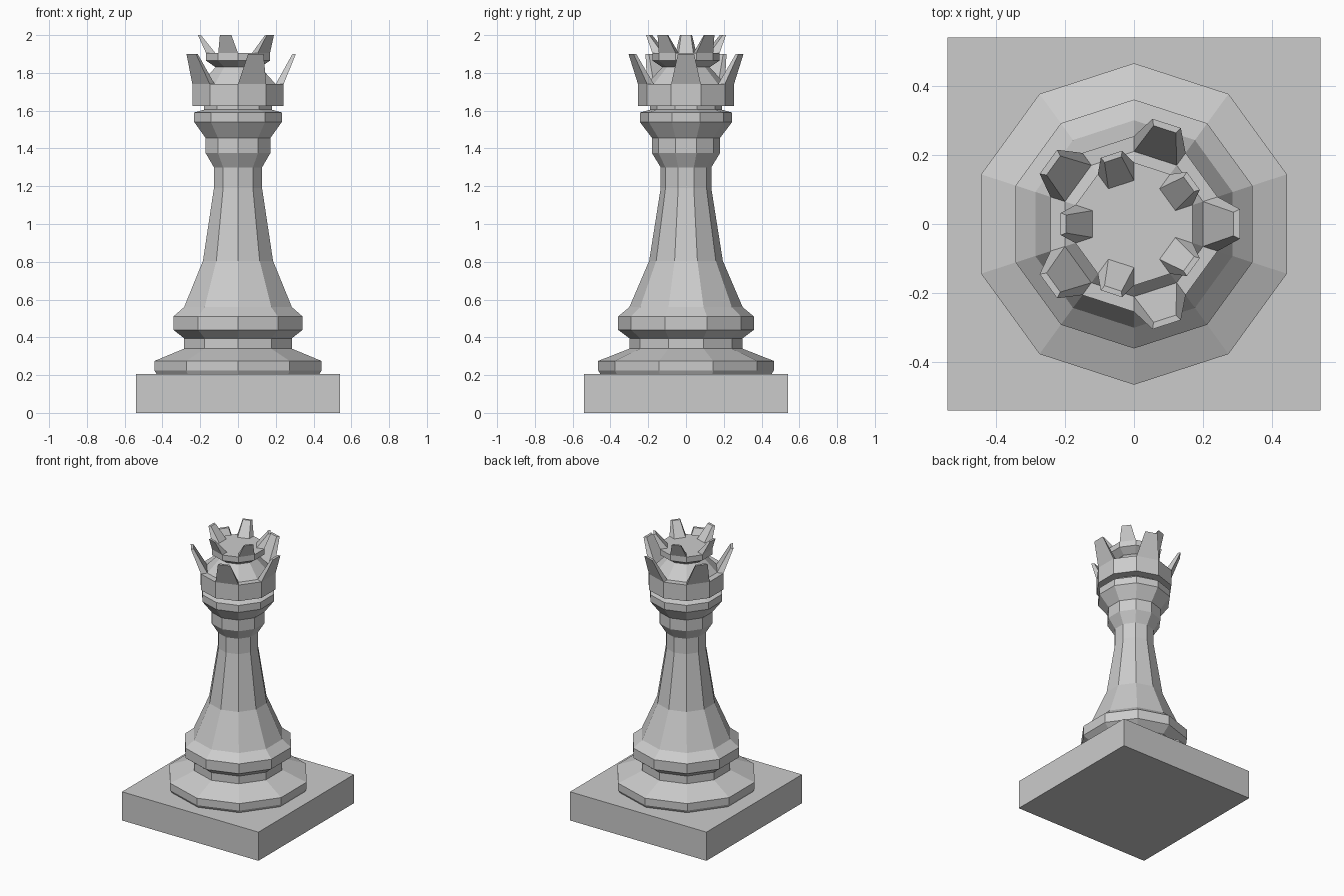
import bpy, bmesh
from math import sin, cos, pi, radians
from mathutils import Vector

if "Cube" in bpy.data.objects:
    bpy.data.objects.remove(bpy.data.objects["Cube"])

SIDES = 10


def finish(name, bm):
    bmesh.ops.recalc_face_normals(bm, faces=bm.faces[:])
    me = bpy.data.meshes.new(name)
    bm.to_mesh(me)
    bm.free()
    ob = bpy.data.objects.new(name, me)
    bpy.context.collection.objects.link(ob)
    return ob


def lathe(profile):
    """Ten-sided turned solid; returns the mesh and its face bands."""
    bm = bmesh.new()
    rings = []
    for r, z in profile:
        rings.append([bm.verts.new((r * cos(a), r * sin(a), z))
                      for a in (radians(18) + 2 * pi * i / SIDES for i in range(SIDES))])
    bands = []
    for lo, hi in zip(rings, rings[1:]):
        bands.append([bm.faces.new((lo[i - 1], lo[i], hi[i], hi[i - 1]))
                      for i in range(SIDES)])
    bm.faces.new(rings[0])
    bm.faces.new(rings[-1])
    return bm, bands


def pull_spikes(bm, faces, mid, outer, inner, half_out, half_in, z):
    """Extrude flat rim faces into flared, tapering points."""
    for f in faces:
        c = f.calc_center_median()
        radial = Vector((c.x, c.y, 0)).normalized()
        side = Vector((-radial.y, radial.x, 0))
        top = bmesh.ops.extrude_discrete_faces(bm, faces=[f])["faces"][0]
        for v in top.verts:
            far = v.co.dot(radial) > mid
            s = 1 if v.co.dot(side) > 0 else -1
            r, h = (outer, half_out) if far else (inner, half_in)
            v.co = radial * r + side * (s * h) + Vector((0, 0, z))


# square plinth
bm = bmesh.new()
bmesh.ops.create_cube(bm, size=1)
for v in bm.verts:
    v.co = Vector((v.co.x * 1.08, v.co.y * 1.08, (v.co.z + 0.5) * 0.205))
finish("plinth", bm)

# turned column with foot rings and collar
bm, _ = lathe([(0.45, 0.20), (0.465, 0.225), (0.465, 0.275), (0.30, 0.34),
               (0.30, 0.395), (0.36, 0.44), (0.36, 0.51), (0.30, 0.56),
               (0.195, 0.805), (0.134, 1.19), (0.134, 1.30), (0.18, 1.375),
               (0.18, 1.455), (0.244, 1.54), (0.244, 1.59), (0.19, 1.605),
               (0.19, 1.63)])
finish("column", bm)

# lower crown band, cap and upper rim, with two staggered sets of points
bm, bands = lathe([(0.19, 1.625), (0.254, 1.625), (0.254, 1.74), (0.21, 1.74),
                   (0.125, 1.83), (0.178, 1.865), (0.178, 1.905), (0.126, 1.905)])
pull_spikes(bm, bands[2][0::2], 0.22, 0.306, 0.288, 0.043, 0.034, 1.90)
pull_spikes(bm, bands[6][1::2], 0.145, 0.212, 0.196, 0.032, 0.026, 2.0)
finish("crown", bm)
